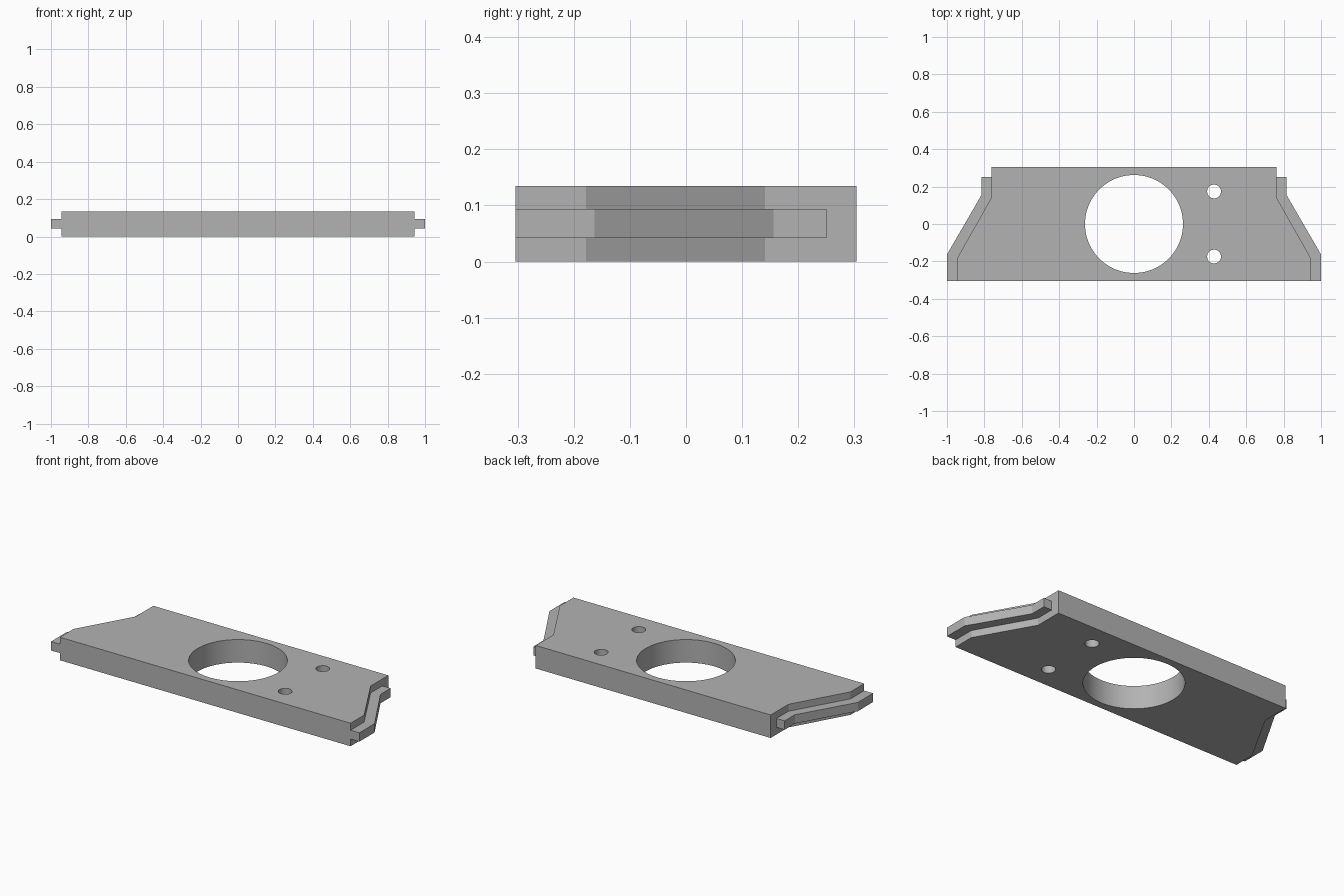
import bpy
import bmesh

cube = bpy.data.objects.get("Cube")
if cube:
    bpy.data.objects.remove(cube, do_unlink=True)

HEIGHT = 0.135
DEPTH = 0.304

grey = bpy.data.materials.new("plain grey")
grey.use_nodes = True
colour = (0.45, 0.45, 0.45, 1)
grey.diffuse_color = colour
grey.node_tree.nodes["Principled BSDF"].inputs["Base Color"].default_value = colour


def add_object(name, bm):
    bmesh.ops.recalc_face_normals(bm, faces=bm.faces)
    mesh = bpy.data.meshes.new(name)
    bm.to_mesh(mesh)
    bm.free()
    mesh.materials.append(grey)
    obj = bpy.data.objects.new(name, mesh)
    bpy.context.collection.objects.link(obj)
    return obj


def extruded_plate(name, half_profile, bottom, top):
    """Mirror the half profile across x = 0 and extrude it upwards."""
    bm = bmesh.new()
    outline = half_profile + [(-x, y) for x, y in reversed(half_profile)]
    face = bm.faces.new([bm.verts.new((x, y, bottom)) for x, y in outline])
    raised = bmesh.ops.extrude_face_region(bm, geom=[face])["geom"]
    verts = [v for v in raised if isinstance(v, bmesh.types.BMVert)]
    bmesh.ops.translate(bm, verts=verts, vec=(0, 0, top - bottom))
    return add_object(name, bm)


def hole_cutter(name, x, y, radius, sides):
    bm = bmesh.new()
    bmesh.ops.create_cone(bm, cap_ends=True, segments=sides,
                          radius1=radius, radius2=radius, depth=1)
    bmesh.ops.translate(bm, verts=bm.verts, vec=(x, y, 0))
    return add_object(name, bm)


def combine(target, tool, operation):
    """Apply a boolean and discard the tool object."""
    tool.hide_render = True
    modifier = target.modifiers.new(tool.name, "BOOLEAN")
    modifier.operation = operation
    modifier.solver = "EXACT"
    modifier.object = tool
    bpy.context.view_layer.objects.active = target
    bpy.ops.object.modifier_apply(modifier=modifier.name)
    bpy.data.objects.remove(tool, do_unlink=True)


# Main plate with angled ends
plate = extruded_plate("mounting_plate", [
    (0.943, -DEPTH), (0.943, -0.178), (0.762, 0.141), (0.762, DEPTH)], 0, HEIGHT)

# Tongues running along both ends at mid height
tongues = extruded_plate("end_tongues", [
    (1, -DEPTH), (1, -0.163), (0.815, 0.156), (0.815, 0.25)], 0.042, 0.094)
combine(plate, tongues, "UNION")

# Large central bore and two small bolt holes
combine(plate, hole_cutter("central_bore", 0, 0, 0.262, 96), "DIFFERENCE")
for side in (-1, 1):
    combine(plate, hole_cutter("bolt_hole", 0.428, side * 0.174, 0.037, 48), "DIFFERENCE")

# Smooth bore walls, sharp plate edges
bpy.ops.object.select_all(action="DESELECT")
plate.select_set(True)
bpy.context.view_layer.objects.active = plate
bpy.ops.object.shade_smooth_by_angle(angle=0.5)
